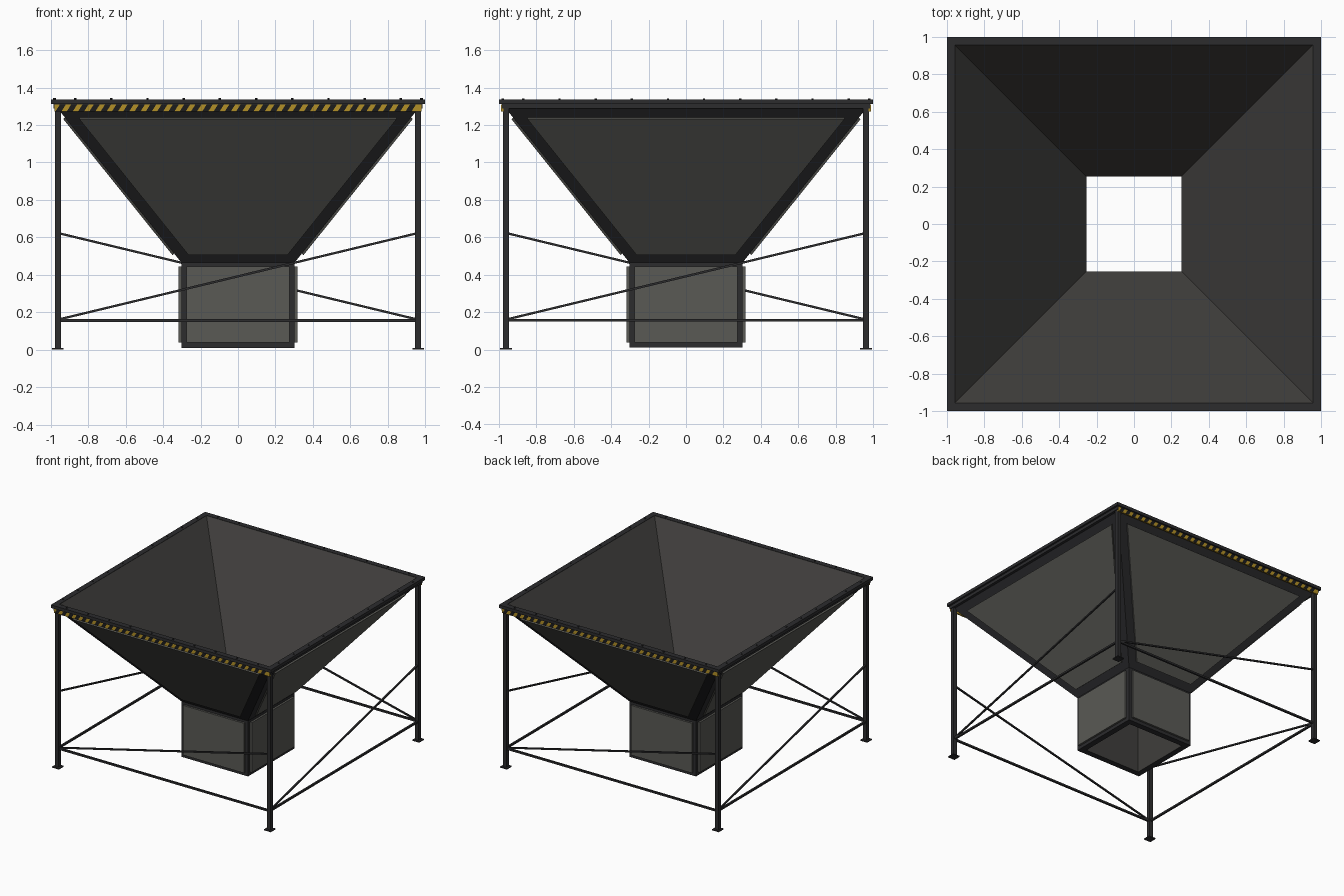
import bpy, bmesh
from math import pi, radians
from mathutils import Matrix, Vector

if "Cube" in bpy.data.objects:
    bpy.data.objects.remove(bpy.data.objects["Cube"])


def material(name, r, g, b):
    m = bpy.data.materials.new(name)
    m.diffuse_color = (r, g, b, 1)
    m.use_nodes = True
    m.node_tree.nodes["Principled BSDF"].inputs["Base Color"].default_value = m.diffuse_color
    return m


STEEL = material("dark_steel", 0.025, 0.025, 0.027)
PANEL = material("panel_grey", 0.10, 0.10, 0.09)
LINER = material("liner_grey", 0.05, 0.048, 0.045)
RUST = material("worn_brown", 0.07, 0.05, 0.043)
YELLOW = material("hazard_yellow", 0.45, 0.28, 0.02)
BLACK = material("hazard_black", 0.012, 0.012, 0.012)


def finish(name, bm, *mats):
    me = bpy.data.meshes.new(name)
    bm.to_mesh(me)
    bm.free()
    ob = bpy.data.objects.new(name, me)
    bpy.context.collection.objects.link(ob)
    for m in mats:
        me.materials.append(m)
    return ob


def add_box(bm, center, size, rot=None):
    m = Matrix.Translation(center) @ (rot or Matrix.Identity(4)) @ Matrix.Diagonal((*size, 1))
    bmesh.ops.create_cube(bm, size=1, matrix=m)


def add_bar(bm, a, b, t):
    a, b = Vector(a), Vector(b)
    d = b - a
    add_box(bm, (a + b) / 2, (t, t, d.length), d.to_track_quat('Z', 'Y').to_matrix().to_4x4())


def four_sides(bm):
    """Repeat the current geometry on all four sides."""
    geom = bm.verts[:] + bm.edges[:] + bm.faces[:]
    for k in (1, 2, 3):
        dup = bmesh.ops.duplicate(bm, geom=geom)["geom"]
        bmesh.ops.rotate(bm, cent=(0, 0, 0), matrix=Matrix.Rotation(k * pi / 2, 3, 'Z'),
                         verts=[g for g in dup if isinstance(g, bmesh.types.BMVert)])


def square_shell(profile):
    """Sweep a closed (half width, z) profile round a square."""
    bm = bmesh.new()
    rings = [[bm.verts.new((sx * h, sy * h, z)) for sx, sy in ((-1, -1), (1, -1), (1, 1), (-1, 1))]
             for h, z in profile]
    bands = []
    for i, lo in enumerate(rings):
        hi = rings[(i + 1) % len(rings)]
        bands.append([bm.faces.new((lo[j], lo[(j + 1) % 4], hi[(j + 1) % 4], hi[j])) for j in range(4)])
    bmesh.ops.recalc_face_normals(bm, faces=bm.faces[:])
    return bm, bands


def recess(bm, faces, border, depth, mat):
    bmesh.ops.inset_individual(bm, faces=faces, thickness=border, use_even_offset=True)
    bm.normal_update()
    for f in faces:
        f.material_index = mat
    for f in faces:
        ext = bmesh.ops.extrude_face_region(bm, geom=[f])["geom"]
        n = f.normal.copy()
        bmesh.ops.translate(bm, vec=-n * depth, verts=[v for v in ext if isinstance(v, bmesh.types.BMVert)])
        bmesh.ops.delete(bm, geom=[f], context='FACES_ONLY')


# Hopper funnel with framed, recessed outer panels
bm, bands = square_shell([(0.30, 0.462), (0.965, 1.29), (0.955, 1.335), (0.255, 0.462)])
for f in bands[2]:
    f.material_index = 2
recess(bm, bands[0], 0.065, 0.012, 1)
finish("hopper_funnel", bm, STEEL, PANEL, LINER)

# Open outlet box
bm, bands = square_shell([(0.303, 0.01), (0.303, 0.472), (0.255, 0.462), (0.255, 0.01)])
for f in bands[2]:
    f.material_index = 2
recess(bm, bands[0], 0.027, 0.016, 1)
finish("outlet_box", bm, STEEL, PANEL, LINER)

# Ribbed cladding on the front and right of the outlet
for name, ang, mat in (("front_ribs", 0, RUST), ("right_ribs", pi / 2, STEEL)):
    bm = bmesh.new()
    add_box(bm, (0, -0.288, 0.24), (0.50, 0.006, 0.40))
    for i in range(8):
        add_box(bm, (-0.245 + i * 0.07, -0.292, 0.24), (0.016, 0.014, 0.405))
    bmesh.ops.rotate(bm, cent=(0, 0, 0), matrix=Matrix.Rotation(ang, 3, 'Z'), verts=bm.verts[:])
    finish(name, bm, mat)

# Top flange and the band beneath it
bm, _ = square_shell([(0.955, 1.312), (1.0, 1.312), (1.0, 1.337), (0.955, 1.337)])
finish("top_flange", bm, STEEL)
bm, _ = square_shell([(0.952, 1.288), (0.985, 1.288), (0.985, 1.312), (0.952, 1.312)])
finish("rim_band", bm, STEEL)

# Flange bolts
bm = bmesh.new()
for i in range(10):
    bmesh.ops.create_cone(bm, cap_ends=True, segments=6, radius1=0.007, radius2=0.007, depth=0.008,
                          matrix=Matrix.Translation((-0.87 + i * 0.1933, -0.98, 1.339)))
four_sides(bm)
finish("flange_bolts", bm, STEEL)

# Hazard strips, front and back
for name, ang in (("front", 0), ("back", pi)):
    rot = Matrix.Rotation(ang, 3, 'Z')
    bm = bmesh.new()
    add_box(bm, (0, -0.982, 1.291), (1.96, 0.012, 0.038))
    bmesh.ops.rotate(bm, cent=(0, 0, 0), matrix=rot, verts=bm.verts[:])
    finish(name + "_hazard_strip", bm, YELLOW)
    bm = bmesh.new()
    n = 32
    for i in range(n):
        x = -0.975 + i * 1.93 / n
        q = [bm.verts.new((x + dx, -0.9895, z)) for dx, z in
             ((0, 1.272), (0.032, 1.272), (0.056, 1.31), (0.024, 1.31))]
        bm.faces.new(q)
    bmesh.ops.rotate(bm, cent=(0, 0, 0), matrix=rot, verts=bm.verts[:])
    finish(name + "_hazard_stripes", bm, BLACK)

# Legs with foot plates
L = 0.9625
bm = bmesh.new()
add_box(bm, (-L, -L, 0.648), (0.032, 0.032, 1.29))
add_box(bm, (-L, -L, 0.004), (0.062, 0.062, 0.008))
four_sides(bm)
finish("legs", bm, STEEL)

# Horizontal rails and rising diagonal braces
bm = bmesh.new()
add_bar(bm, (-L, -L, 0.156), (L, -L, 0.156), 0.015)
four_sides(bm)
finish("lower_rails", bm, STEEL)
bm = bmesh.new()
add_bar(bm, (-L, -L, 0.16), (L, -L, 0.623), 0.012)
four_sides(bm)
finish("diagonal_braces", bm, STEEL)
